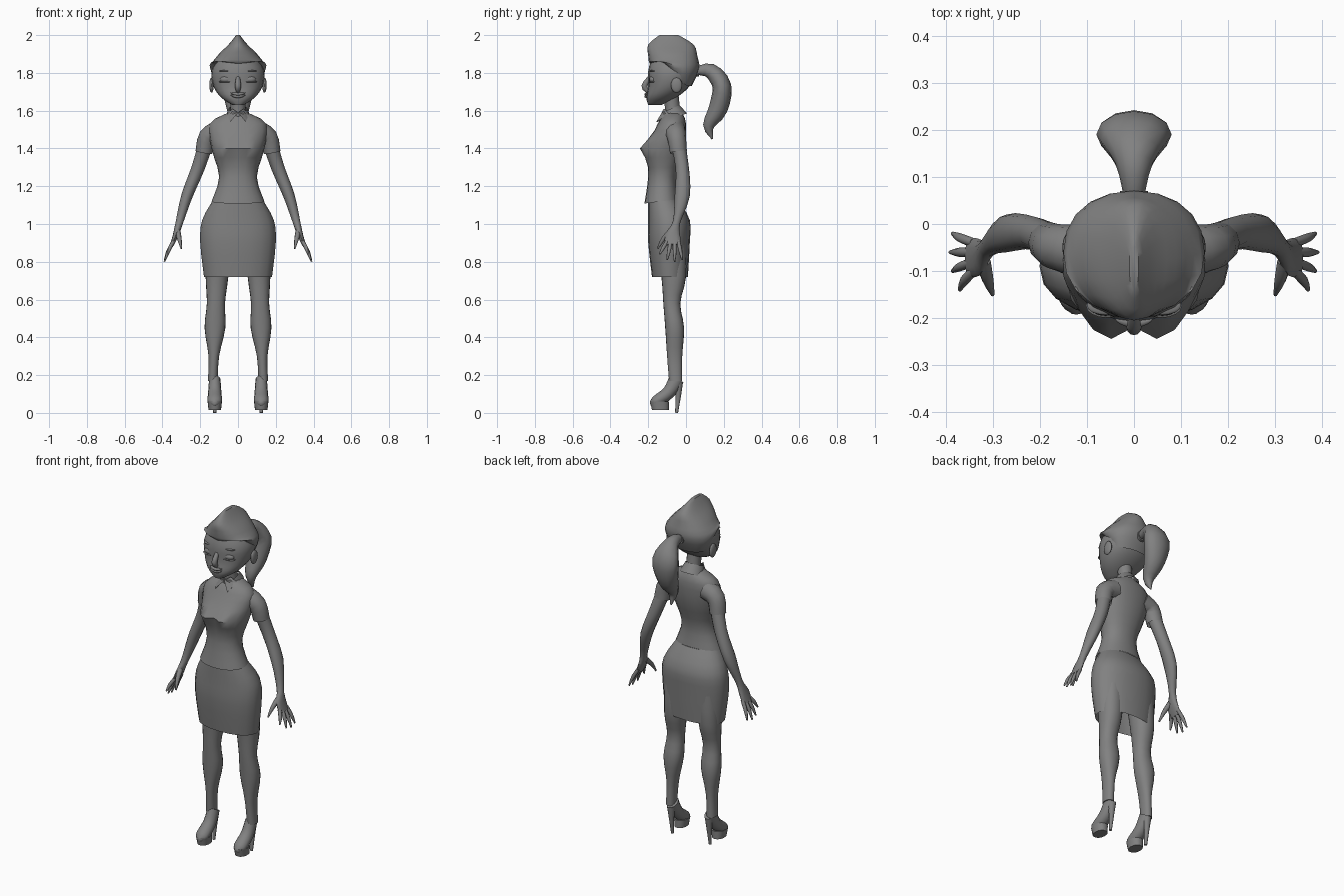
import bpy, bmesh, math
from mathutils import Vector

if "Cube" in bpy.data.objects:
    bpy.data.objects.remove(bpy.data.objects["Cube"])

GREY = (0.22, 0.22, 0.22, 1)
clay = bpy.data.materials.new("neutral grey")
clay.use_nodes = True
clay.diffuse_color = GREY
clay.node_tree.nodes["Principled BSDF"].inputs["Base Color"].default_value = GREY
parts = []


def finish(name, bm, side=1):
    """Turn a bmesh into a named object, mirrored for the right side."""
    if side < 0:
        bmesh.ops.scale(bm, vec=(-1, 1, 1), verts=bm.verts)
    bmesh.ops.recalc_face_normals(bm, faces=bm.faces)
    mesh = bpy.data.meshes.new(name)
    bm.to_mesh(mesh)
    bm.free()
    mesh.materials.append(clay)
    obj = bpy.data.objects.new(name, mesh)
    bpy.context.collection.objects.link(obj)
    parts.append(obj)


def smooth_path(keys, steps=3):
    """Run a smooth curve through a few key sections."""
    keys = [Vector(key) for key in keys]
    result = []
    for i in range(len(keys) - 1):
        before, start = keys[max(i - 1, 0)], keys[i]
        end, after = keys[i + 1], keys[min(i + 2, len(keys) - 1)]
        leave, arrive = (end - before) / 2, (after - start) / 2
        for step in range(steps):
            t = step / steps
            ease = t * t * (3 - 2 * t)
            result.append(start.lerp(end, ease) + leave * t * (1 - t) ** 2 - arrive * t * t * (1 - t))
    return result + [keys[-1]]


def skin(rings, start=True, end=True):
    """Bridge rings of points into a surface, with optional end caps."""
    bm = bmesh.new()
    loops = [[bm.verts.new(point) for point in ring] for ring in rings]
    for lower, upper in zip(loops, loops[1:]):
        for i in range(len(lower)):
            bm.faces.new((lower[i - 1], lower[i], upper[i], upper[i - 1]))
    if start:
        bm.faces.new(loops[0])
    if end:
        bm.faces.new(loops[-1])
    return bm


def rounded(value, squareness=2.2):
    return math.copysign(abs(value) ** (2 / squareness), value)


def stack(levels, sides=20, **caps):
    """Level rings, each given by height, half width, front and back."""
    angles = [math.tau * i / sides for i in range(sides)]
    rings = []
    for z, half, front, back in smooth_path(levels):
        middle, depth = (front + back) / 2, (back - front) / 2
        rings.append([(half * rounded(math.cos(a)), middle + depth * rounded(math.sin(a)), z)
                      for a in angles])
    return skin(rings, **caps)


def tube(keys, ref=(1, 0, 0), sides=12, **caps):
    """Sections across a path: centre, radius along ref, other radius."""
    angles = [math.tau * i / sides for i in range(sides)]
    path = smooth_path([(*key[:4], key[-1]) for key in keys])
    rings = []
    for i, section in enumerate(path):
        centre, wide, thick = section.xyz, section[3], section[4]
        tangent = (path[min(i + 1, len(path) - 1)].xyz - path[max(i - 1, 0)].xyz).normalized()
        along = Vector(ref)
        along = (along - tangent * along.dot(tangent)).normalized()
        across = tangent.cross(along)
        rings.append([centre + along * wide * math.cos(a) + across * thick * math.sin(a)
                      for a in angles])
    return skin(rings, **caps)


def ball(centre, radii):
    bm = bmesh.new()
    bmesh.ops.create_uvsphere(bm, u_segments=16, v_segments=10, radius=1)
    bmesh.ops.scale(bm, vec=radii, verts=bm.verts)
    bmesh.ops.translate(bm, vec=centre, verts=bm.verts)
    return bm


def lean(bm, offset, slope=0):
    """Move a limb part outward, drawing it inward with height."""
    for vert in bm.verts:
        vert.co.x += offset - slope * vert.co.z
    return bm


# Fitted blouse: the bust swells forward and the hem rises at the back
blouse = stack([(1.12, .14, -.22, -.04), (1.25, .1, -.2, -.05), (1.4, .14, -.2, -.01),
                (1.53, .15, -.15, 0), (1.59, .05, -.11, -.02)], start=False)
for vert in blouse.verts:
    x, y, z = vert.co
    if y < -.1:
        vert.co.y -= .05 * math.exp(-((abs(x) - .06) / .06) ** 2 - ((z - 1.4) / .05) ** 2)
    vert.co.z += max(0, 1.25 - z) * (y + .13)
finish("blouse", blouse)

# Pencil skirt, open underneath
finish("skirt", stack([(.72, .18, -.18, .01), (.9, .2, -.2, .02), (1.02, .19, -.2, .02),
                       (1.13, .13, -.2, -.04)], start=False))

# Neck and standing collar
finish("neck", tube([(0, -.06, 1.52, .05), (0, -.07, 1.6, .04), (0, -.08, 1.69, .04)]))
finish("collar_band", tube([(0, -.06, 1.56, .07), (0, -.08, 1.61, .05)], start=False, end=False))

# Head
finish("head", stack([(1.63, .03, -.2, -.13), (1.67, .09, -.21, -.05), (1.73, .13, -.2, .02),
                      (1.81, .14, -.2, .06), (1.88, .1, -.18, .05), (1.91, .05, -.16, .02)]))

# Swept-up hair with a raised front hairline, dipping to a widow's peak
hair = stack([(1.73, .13, -.16, .03), (1.82, .15, -.19, .07), (1.89, .11, -.2, .06),
              (1.95, .05, -.2, .04), (2, .01, -.14, -.04)], start=False)
for vert in hair.verts:
    forward = min(1, max(0, -vert.co.y / .12))
    low = max(0, 1.86 - vert.co.z)
    vert.co.z += low * forward * min(1, .7 + 4 * abs(vert.co.x))
finish("swept_hair", hair)

# Ponytail and its tie
finish("ponytail", tube([(0, .05, 1.81, .02), (0, .13, 1.81, .04), (0, .19, 1.73, .08, .05),
                         (0, .17, 1.61, .06, .05), (0, .12, 1.52, .03), (0, .14, 1.45, .004)]))
finish("hair_tie", tube([(0, .05, 1.81, .03), (0, .07, 1.81, .03)]))

# Nose and curved lips
finish("nose", tube([(0, -.19, 1.78, .01), (0, -.22, 1.73, .016), (0, -.2, 1.7, .01)]))
for name, height in (("upper_lip", 1.687), ("lower_lip", 1.675)):
    lip = ball((0, -.21, height), (.04, .01, .008))
    for vert in lip.verts:
        bend = 5 * vert.co.x ** 2
        vert.co += Vector((0, bend, bend))
    finish(name, lip)

for label, side in (("left", 1), ("right", -1)):
    # Closed eye, brow and ear
    for part, height, radii in (("eyelid", 1.765, (.036, .022, .02)),
                                ("lashes", 1.752, (.042, .026, .004)),
                                ("brow", 1.81, (.04, .02, .005))):
        finish(f"{label}_{part}", ball((.06, -.173, height), radii), side)
    finish(f"{label}_ear", ball((.14, -.05, 1.735), (.012, .03, .04)), side)

    # Pointed collar flap, a thin plate
    flap = bmesh.new()
    corners = [(0, -.12, 1.59), (.03, -.11, 1.61), (.06, -.09, 1.58), (.04, -.15, 1.54)]
    face = flap.faces.new([flap.verts.new(corner) for corner in corners])
    extruded = bmesh.ops.extrude_face_region(flap, geom=[face])["geom"]
    front = [item for item in extruded if isinstance(item, bmesh.types.BMVert)]
    bmesh.ops.translate(flap, vec=(0, -.008, 0), verts=front)
    finish(f"{label}_collar_flap", flap, side)

    # Short sleeve and arm, flattening into the palm
    fore_aft = (0, 1, 0)
    finish(f"{label}_sleeve", tube([(.1, -.06, 1.49, .06), (.16, -.05, 1.46, .05),
                                    (.18, -.04, 1.38, .045)], fore_aft, end=False), side)
    finish(f"{label}_arm", tube([(.16, -.05, 1.46, .04), (.21, -.02, 1.3, .035),
                                 (.27, -.02, 1.15, .04, .03), (.31, -.05, 1.01, .02),
                                 (.33, -.07, .94, .04, .015), (.35, -.07, .89, .04, .01)],
                                fore_aft), side)

    # Spread fingers and thumb
    for i, finger in enumerate(("index", "middle", "ring", "little")):
        spread = (i - 2) ** 2 / 100
        base = Vector((.34, -.1 + .02 * i, .91))
        tip = Vector((.39 - spread / 2, -.14 + .04 * i, .8 + spread))
        middle = base.lerp(tip, .5) + Vector((.005, 0, 0))
        finish(f"{label}_{finger}_finger", tube([(*base, .01), (*middle, .01), (*tip, .004)],
                                                fore_aft, sides=8), side)
    finish(f"{label}_thumb", tube([(.32, -.08, .96, .016), (.31, -.12, .92, .012),
                                   (.3, -.15, .87, .004)], sides=8), side)

    # Leg with knee and calf
    leg = stack([(.95, .07, -.16, 0), (.72, .06, -.13, 0), (.58, .048, -.12, -.03),
                 (.45, .055, -.11, -.01), (.3, .028, -.1, -.02), (.17, .026, -.09, -.02)])
    finish(f"{label}_leg", lean(leg, .14, .04), side)

    # Platform shoe with a slim heel
    shoe = tube([(0, -.05, .18, .03, .04), (0, -.09, .11, .035), (0, -.16, .06, .037, .03),
                 (0, -.19, .05, .01)])
    finish(f"{label}_shoe", lean(shoe, .123), side)
    sole = stack([(.015, .033, -.18, -.09), (.06, .038, -.19, -.09)])
    finish(f"{label}_platform", lean(sole, .123), side)
    heel = tube([(0, -.04, .16, .024), (0, -.04, .1, .015), (0, -.05, 0, .008)])
    finish(f"{label}_heel", lean(heel, .123), side)

# Smooth shading with crisp hems and plate edges
bpy.ops.object.select_all(action="DESELECT")
for obj in parts:
    obj.select_set(True)
bpy.context.view_layer.objects.active = parts[0]
bpy.ops.object.shade_smooth_by_angle(angle=math.radians(50))
